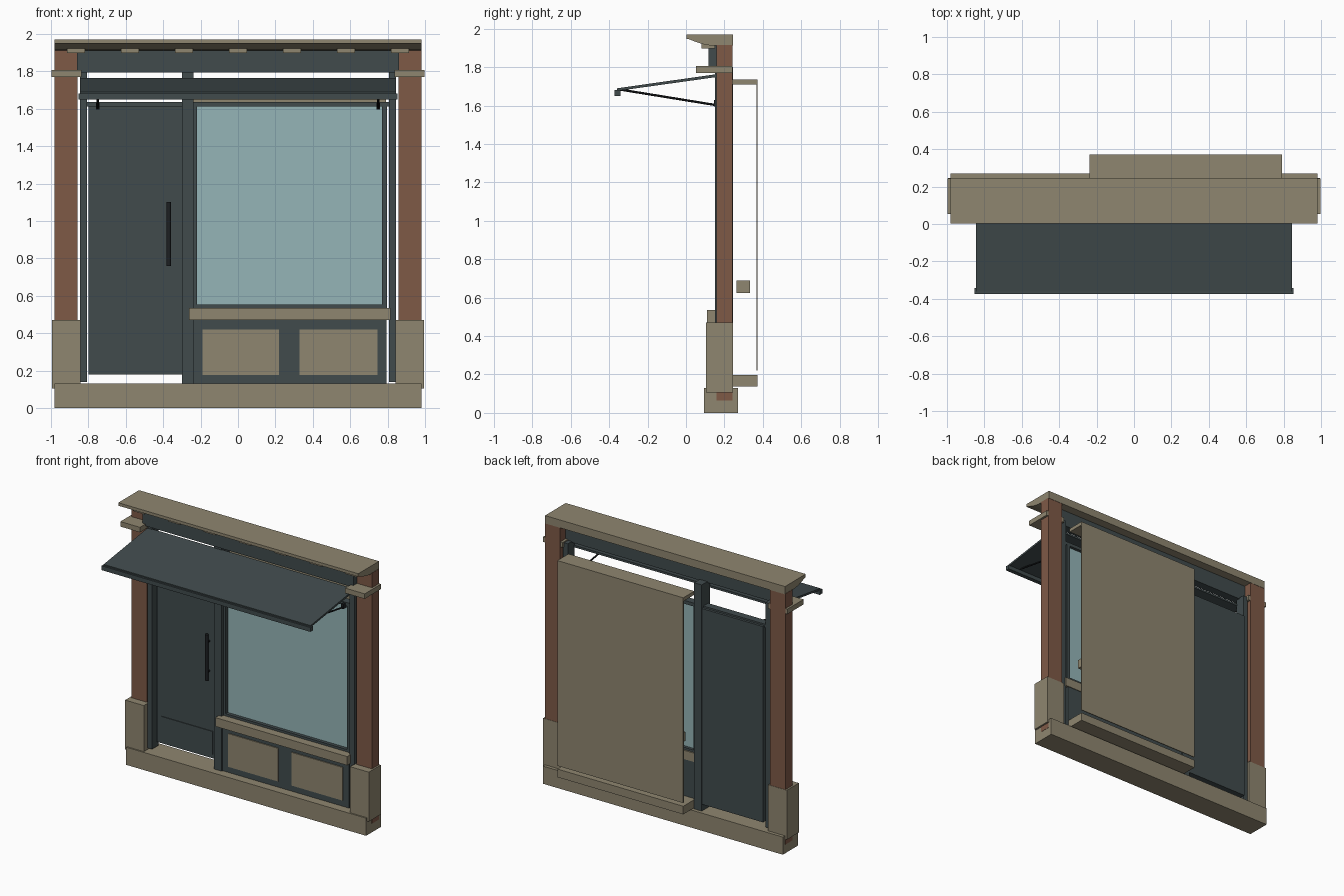
import bpy, bmesh, math
from mathutils import Vector

if "Cube" in bpy.data.objects:
    bpy.data.objects.remove(bpy.data.objects["Cube"])


def material(name, rgb):
    m = bpy.data.materials.new(name)
    m.diffuse_color = (*rgb, 1)
    m.use_nodes = True
    m.node_tree.nodes["Principled BSDF"].inputs["Base Color"].default_value = m.diffuse_color
    return m


STONE = material("stone", (0.275, 0.24, 0.162))
BRICK = material("brick", (0.21, 0.10, 0.062))
PAINT = material("slate_paint", (0.052, 0.070, 0.073))
GLASS = material("glass", (0.30, 0.46, 0.475))
METAL = material("black_metal", (0.012, 0.014, 0.016))


def finish(name, bm, mat):
    bmesh.ops.recalc_face_normals(bm, faces=bm.faces[:])
    me = bpy.data.meshes.new(name)
    bm.to_mesh(me)
    bm.free()
    me.materials.append(mat)
    ob = bpy.data.objects.new(name, me)
    bpy.context.collection.objects.link(ob)
    return ob


def box(name, x, y, z, mat):
    """Box from (min, max) ranges."""
    bm = bmesh.new()
    bmesh.ops.create_cube(bm, size=1)
    for v in bm.verts:
        v.co = [r[0] if c < 0 else r[1] for c, r in zip(v.co, (x, y, z))]
    return finish(name, bm, mat)


def extrude_x(name, profile, x0, x1, mat):
    """Extrude a (y, z) profile along x."""
    bm = bmesh.new()
    f = bm.faces.new([bm.verts.new((x0, y, z)) for y, z in profile])
    r = bmesh.ops.extrude_face_region(bm, geom=[f])
    for v in r["geom"]:
        if isinstance(v, bmesh.types.BMVert):
            v.co.x = x1
    return finish(name, bm, mat)


def rod(name, a, b, radius, mat, sides=8):
    a, b = Vector(a), Vector(b)
    bm = bmesh.new()
    bmesh.ops.create_cone(bm, cap_ends=True, segments=sides, radius1=radius,
                          radius2=radius, depth=(b - a).length)
    rot = (b - a).to_track_quat('Z', 'Y')
    for v in bm.verts:
        v.co = rot @ v.co + (a + b) / 2
    return finish(name, bm, mat)


# Base step
box("base_step", (-.98, .98), (.095, .27), (0, .13), STONE)

# Piers with plinths, capitals, side posts and awning arms on both sides
for s, side in ((-1, "left"), (1, "right")):
    def span(a, b):
        return tuple(sorted((s * a, s * b)))
    box(side + "_pier", span(.857, .982), (.16, .243), (.065, 1.915), BRICK)
    box(side + "_plinth", span(.843, .995), (.105, .245), (.105, .47), STONE)
    box(side + "_capital", span(.838, .998), (.053, .242), (1.77, 1.807), STONE)
    box(side + "_post", span(.807, .846), (.15, .225), (.14, 1.80), PAINT)
    x = s * .75
    rod(side + "_awning_arm", (x, .16, 1.602), (x, -.34, 1.683), .006, METAL)
    box(side + "_arm_bracket", (x - .009, x + .009), (.145, .18), (1.595, 1.63), METAL)

# Cornice with a curved underside
curve = [(.01 + .14 * t, 1.948 - .036 * math.sin(t * math.pi / 2))
         for t in [i / 8 for i in range(9)]]
extrude_x("cornice", [(.245, 1.912), (.245, 1.97), (.003, 1.97), (.003, 1.948)] + curve,
          -.98, .98, STONE)
for i in range(7):
    cx = (i - 3) * .289
    box(f"dentil_{i}", (cx - .048, cx + .048), (.08, .15), (1.897, 1.925), STONE)
box("fascia", (-.86, .86), (.117, .18), (1.793, 1.912), PAINT)

# Awning sheet and front bar
extrude_x("awning_sheet", [(.155, 1.748), (.155, 1.763), (-.36, 1.69), (-.36, 1.676)],
          -.845, .845, PAINT)
box("awning_front_bar", (-.853, .853), (-.373, -.342), (1.65, 1.682), PAINT)

# Middle post and transom rail
box("middle_post", (-.30, -.238), (.15, .245), (.13, 1.80), PAINT)
box("transom_rail", (-.807, .807), (.17, .225), (1.612, 1.637), PAINT)

# Door, kick plate and pull handle
box("door", (-.80, -.30), (.195, .243), (.18, 1.625), PAINT)
box("door_kick_plate", (-.76, -.34), (.19, .196), (.21, .38), PAINT)
rod("door_handle", (-.37, .165, .76), (-.37, .165, 1.10), .012, METAL, 12)
for z in (.82, 1.04):
    rod("handle_mount", (-.37, .165, z), (-.37, .197, z), .007, METAL)

# Window frame and glass
for name, x, z in (("left", (-.24, -.22), (.535, 1.615)), ("right", (.77, .797), (.535, 1.615)),
                   ("bottom", (-.22, .77), (.53, .552))):
    box(name + "_window_frame", x, (.17, .225), z, PAINT)
box("window_glass", (-.222, .772), (.195, .203), (.55, 1.613), GLASS)

# Sill and panelled wall under the window
box("window_sill", (-.262, .815), (.11, .235), (.47, .535), STONE)
box("stall_riser", (-.238, .793), (.16, .23), (.13, .47), PAINT)
for i, (a, b) in enumerate(((-.19, .22), (.33, .745))):
    box(f"riser_panel_{i}", (a, b), (.153, .165), (.175, .42), STONE)

# Display box behind the window
box("display_back", (-.238, .79), (.366, .372), (.222, 1.71), STONE)
box("display_top", (-.238, .79), (.243, .372), (1.71, 1.737), STONE)
box("display_floor", (-.238, .79), (.23, .372), (.138, .198), STONE)
box("display_shelf", (-.18, .73), (.263, .332), (.625, .69), STONE)
